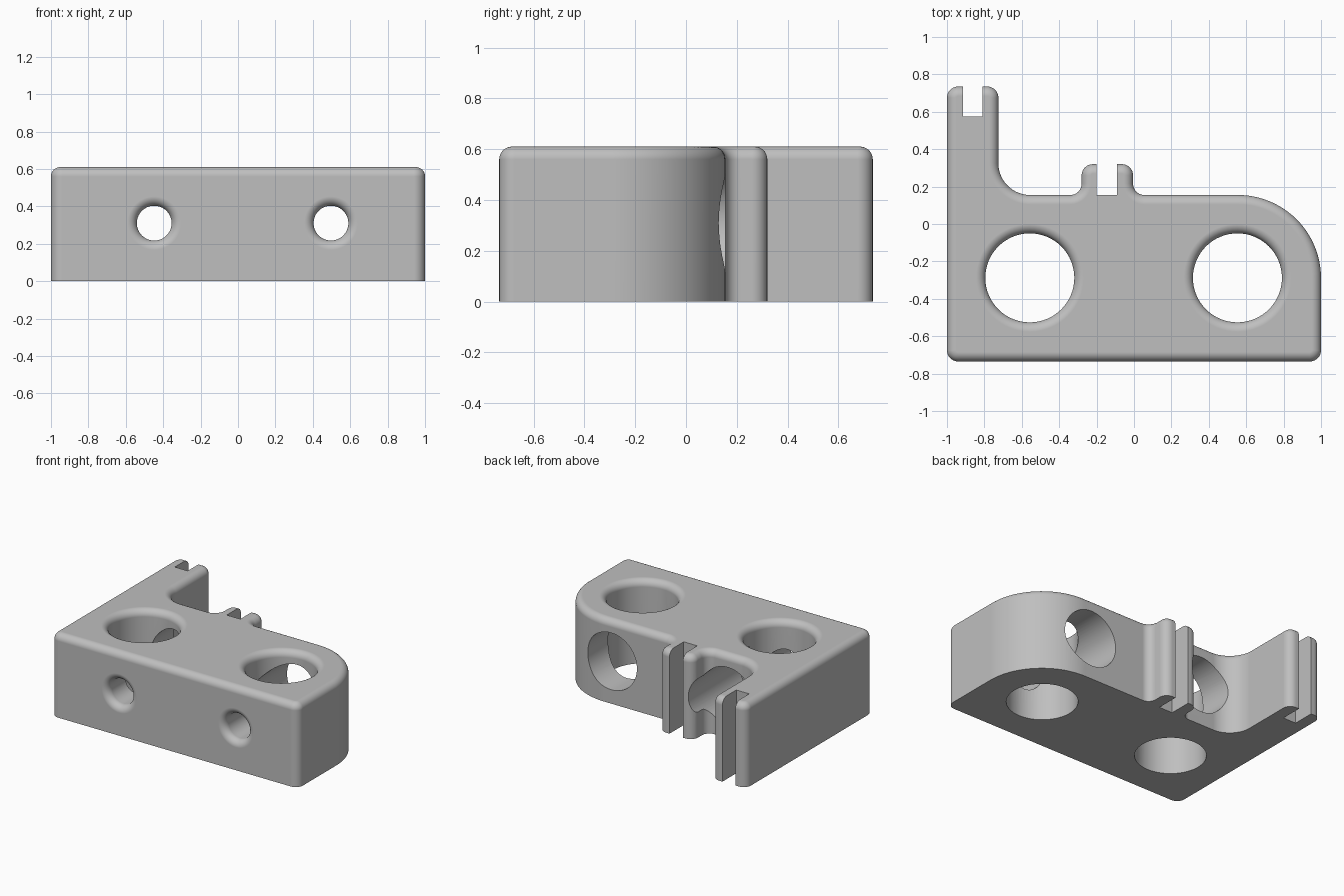
import bpy, bmesh
from math import sin, cos, pi
from mathutils import Vector, Matrix

if "Cube" in bpy.data.objects:
    bpy.data.objects.remove(bpy.data.objects["Cube"], do_unlink=True)

HEIGHT, FILLET = 0.61, 0.05
HOLE_Z = 0.31

# Outline corners: x, y, corner radius (counter-clockwise)
CORNERS = [(-1, -.735, .06), (1, -.735, .06), (1, .155, .445),
           (-.005, .155, .06), (-.005, .32, .06), (-.28, .32, .06),
           (-.28, .155, .06), (-.725, .155, .17), (-.725, .735, .06),
           (-1, .735, .06)]


def outline(inset):
    """Rounded outline, moved inward by inset."""
    points = []
    for i, (x, y, r) in enumerate(CORNERS):
        p = Vector((x, y))
        u = (p - Vector(CORNERS[i - 1][:2])).normalized()
        v = (Vector(CORNERS[(i + 1) % len(CORNERS)][:2]) - p).normalized()
        convex = u.x * v.y - u.y * v.x > 0
        centre = p + (v - u) * r
        radius = r - inset if convex else r + inset
        steps = 24 if r > .1 else 8
        for k in range(steps + 1):
            a = k / steps * pi / 2
            points.append(centre + radius * (u * sin(a) - v * cos(a)))
    return points


def loft(name, rings):
    """Closed solid through rings with equal point counts."""
    bm = bmesh.new()
    loops = [[bm.verts.new(p) for p in ring] for ring in rings]
    n = len(loops[0])
    for low, high in zip(loops, loops[1:]):
        for i in range(n):
            j = (i + 1) % n
            bm.faces.new((low[i], low[j], high[j], high[i]))
    bm.faces.new(loops[0][::-1])
    bm.faces.new(loops[-1])
    bmesh.ops.recalc_face_normals(bm, faces=bm.faces)
    mesh = bpy.data.meshes.new(name)
    bm.to_mesh(mesh)
    bm.free()
    ob = bpy.data.objects.new(name, mesh)
    bpy.context.collection.objects.link(ob)
    return ob


def round_cutter(name, profile, matrix):
    """Turned solid from (radius, height) pairs."""
    n = 64
    rings = [[matrix @ Vector((r * cos(2 * pi * i / n), r * sin(2 * pi * i / n), z))
              for i in range(n)] for r, z in profile]
    return loft(name, rings)


def flared(radius, bottom, top):
    """Hole profile that widens smoothly at its mouth."""
    arc = [(radius + FILLET * (1 - cos(k * pi / 16)),
            top - FILLET + FILLET * sin(k * pi / 16)) for k in range(9)]
    return [(radius, bottom)] + arc + [(radius + FILLET, top + .1)]


def box_cutter(name, x0, x1, y0, y1):
    return loft(name, [[(x0, y0, z), (x1, y0, z), (x1, y1, z), (x0, y1, z)]
                       for z in (-.1, HEIGHT + .1)])


# Body with a rounded top edge
rings = [[(p.x, p.y, 0) for p in outline(0)]]
for k in range(9):
    a = k * pi / 16
    z = HEIGHT - FILLET + FILLET * sin(a)
    rings.append([(p.x, p.y, z) for p in outline(FILLET * (1 - cos(a)))])
body = loft("bracket_body", rings)

# Vertical bores, front screw holes and wide back bores
cutters = []
to_front = Matrix.Rotation(pi / 2, 4, 'X')
for side, bore_x, screw_x in (("right", -.557, -.448), ("left", .553, .497)):
    cutters.append(round_cutter(side + "_bore_cutter", flared(.238, -.1, HEIGHT),
                                Matrix.Translation((bore_x, -.288, 0))))
    place = Matrix.Translation((screw_x, 0, HOLE_Z)) @ to_front
    cutters.append(round_cutter(side + "_screw_cutter", flared(.093, .29, .735), place))
    cutters.append(round_cutter(side + "_back_cutter", [(.208, .28), (.208, -.5)], place))

# Slots in the two rear tabs
cutters.append(box_cutter("long_tab_slot", -.915, -.81, .575, .9))
cutters.append(box_cutter("short_tab_slot", -.2, -.09, .155, .5))

bpy.ops.object.select_all(action='DESELECT')
bpy.context.view_layer.objects.active = body
body.select_set(True)
for cutter in cutters:
    cutter.hide_render = True
    mod = body.modifiers.new(cutter.name, 'BOOLEAN')
    mod.operation = 'DIFFERENCE'
    mod.solver = 'EXACT'
    mod.object = cutter
    bpy.ops.object.modifier_apply(modifier=mod.name)
    bpy.data.objects.remove(cutter, do_unlink=True)

# Grey finish with smooth fillets and flat faces
grey = bpy.data.materials.new("grey")
grey.use_nodes = True
colour = (.52, .52, .52, 1)
grey.diffuse_color = colour
grey.node_tree.nodes["Principled BSDF"].inputs["Base Color"].default_value = colour
body.data.materials.clear()
body.data.materials.append(grey)
bpy.ops.object.shade_smooth_by_angle(angle=pi / 6)
normals = body.modifiers.new("flat_face_normals", 'WEIGHTED_NORMAL')
normals.keep_sharp = True
